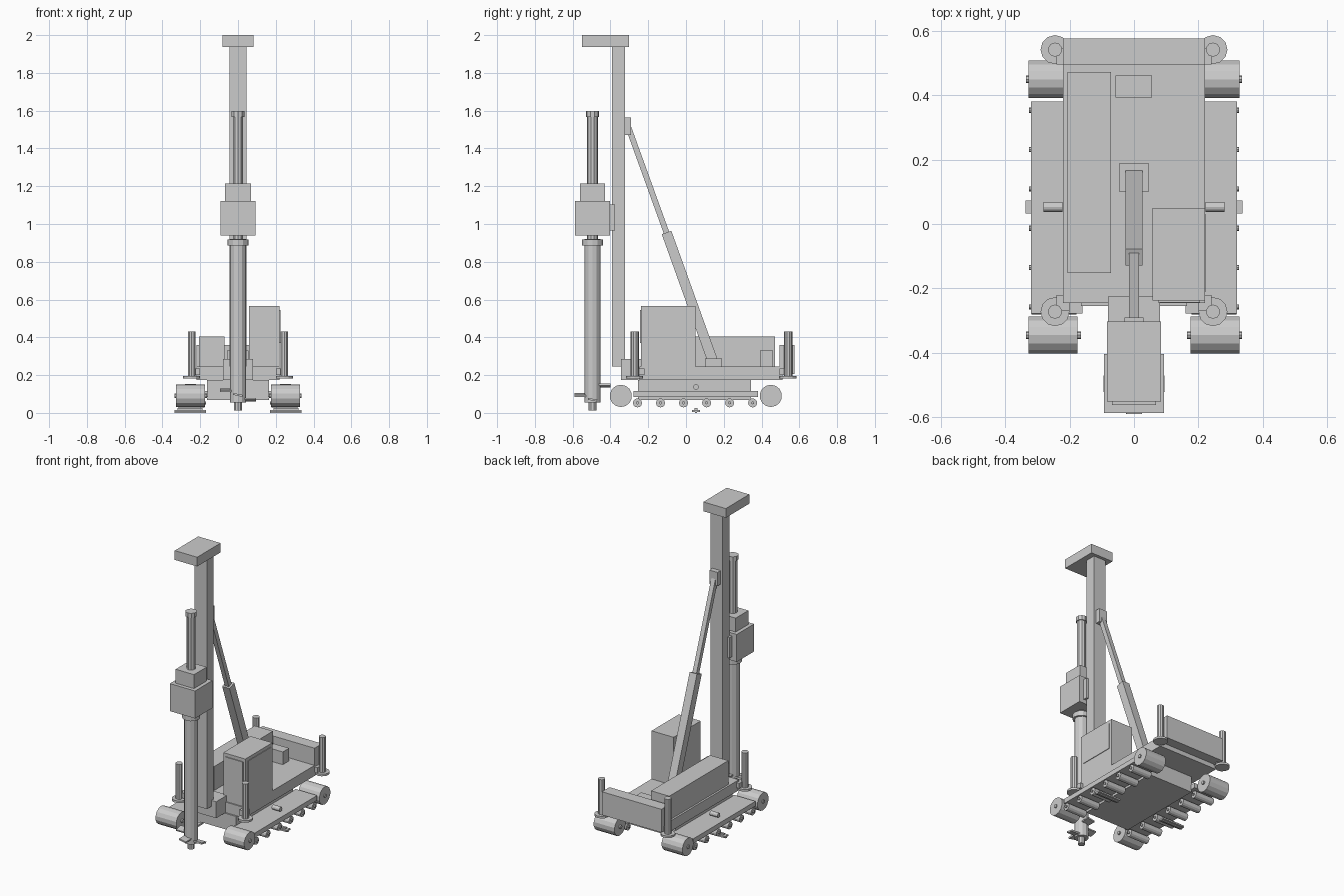
import bpy, math
from mathutils import Vector


def box(name, x, y, z):
    """Axis-aligned box from (min, max) pairs."""
    bpy.ops.mesh.primitive_cube_add(size=1, location=[(a + b) / 2 for a, b in (x, y, z)])
    o = bpy.context.object
    o.name = name
    o.scale = [b - a for a, b in (x, y, z)]
    bpy.ops.object.transform_apply(location=False, rotation=False, scale=True)
    return o


def rod(name, p, q, r, n=12):
    """Faceted cylinder from p to q."""
    p, q = Vector(p), Vector(q)
    bpy.ops.mesh.primitive_cylinder_add(vertices=n, radius=r, depth=(q - p).length, location=(p + q) / 2)
    o = bpy.context.object
    o.name = name
    o.rotation_euler = (q - p).to_track_quat('Z', 'Y').to_euler()
    return o


def beam(name, p, q, w):
    """Square beam in the x=0 plane from p to q."""
    p, q = Vector(p), Vector(q)
    d = q - p
    o = box(name, (-w / 2, w / 2), (-w / 2, w / 2), (-d.length / 2, d.length / 2))
    o.location = (p + q) / 2
    o.rotation_euler = (math.atan2(-d.y, d.z), 0, 0)
    return o


# Chassis and deck
box("carbody", (-0.165, 0.165), (-0.255, 0.345), (0.068, 0.175))
rod("slew_ring", (0, 0.05, 0.165), (0, 0.05, 0.18), 0.13, 24)
box("deck", (-0.22, 0.22), (-0.245, 0.51), (0.175, 0.245))
box("mast_foot", (-0.08, 0.08), (-0.345, -0.225), (0.175, 0.285))
box("rear_counterweight", (-0.22, 0.22), (0.495, 0.575), (0.205, 0.36))
box("engine_hood", (-0.207, -0.072), (-0.152, 0.472), (0.245, 0.405))
box("tool_box", (-0.058, 0.056), (0.393, 0.46), (0.245, 0.33))

# Cab with raised window panels
box("cab", (0.057, 0.22), (-0.237, 0.05), (0.21, 0.567))
box("cab_side_window", (0.215, 0.224), (-0.21, 0.03), (0.37, 0.545))
box("cab_front_window", (0.075, 0.205), (-0.243, -0.23), (0.37, 0.545))

for s, side in ((-1, "left"), (1, "right")):
    # Track frame, end wheels and rollers
    xs = sorted((s * 0.16, s * 0.32))
    box(f"{side}_track_frame", xs, (-0.278, 0.38), (0.083, 0.115))
    for y, end in ((-0.345, "front"), (0.449, "rear")):
        rod(f"{side}_{end}_wheel", (s * 0.175, y, 0.09), (s * 0.328, y, 0.09), 0.059, 14)
        rod(f"{side}_{end}_hub", (s * 0.165, y, 0.09), (s * 0.335, y, 0.09), 0.012, 8)
    for i in range(6):
        y = -0.257 + 0.122 * i
        rod(f"{side}_roller_{i}", (s * 0.178, y, 0.053), (s * 0.318, y, 0.053), 0.024)
        rod(f"{side}_roller_pin_{i}", (s * 0.17, y, 0.053), (s * 0.326, y, 0.053), 0.008, 8)
    rod(f"{side}_carrier_roller", (s * 0.222, 0.053, 0.137), (s * 0.28, 0.053, 0.137), 0.015)
    # Single track shoe with its grouser
    box(f"{side}_track_shoe", sorted((s * 0.17, s * 0.336)), (0.033, 0.073), (0.006, 0.016))
    box(f"{side}_shoe_grouser", sorted((s * 0.17, s * 0.336)), (0.047, 0.059), (0, 0.008))
    box(f"{side}_shoe_guide", sorted((s * 0.187, s * 0.32)), (0.045, 0.061), (0.014, 0.026))
    # Levelling jacks
    for y, end in ((-0.272, "front"), (0.541, "rear")):
        rod(f"{side}_{end}_jack", (s * 0.245, y, 0.19), (s * 0.245, y, 0.43), 0.022, 10)
        rod(f"{side}_{end}_jack_pad", (s * 0.245, y, 0.182), (s * 0.245, y, 0.196), 0.045, 12)
        arm = (-0.27, -0.22) if y < 0 else (0.495, 0.545)
        box(f"{side}_{end}_jack_arm", sorted((s * 0.2, s * 0.24)), arm, (0.2, 0.235))

# Mast, crown and support ram
box("mast", (-0.045, 0.045), (-0.393, -0.323), (0.245, 1.94))
box("mast_crown", (-0.083, 0.083), (-0.55, -0.302), (1.938, 2.0))
box("ram_base", (-0.045, 0.045), (0.1, 0.19), (0.245, 0.287))
beam("ram_cylinder", (0, 0.145, 0.265), (0, -0.103, 0.955), 0.054)
beam("ram_rod", (0, -0.1, 0.945), (0, -0.308, 1.52), 0.03)
box("ram_top_bracket", (-0.03, 0.03), (-0.325, -0.29), (1.472, 1.563))

# Rotary drive head
Y = -0.495
box("drive_head", (-0.093, 0.093), (-0.587, -0.403), (0.938, 1.122))
box("drive_motor", (-0.068, 0.068), (-0.562, -0.428), (1.12, 1.215))
box("head_carriage", (-0.06, 0.06), (-0.405, -0.375), (0.965, 1.103))

# Drill string
rod("inner_bar", (0, Y, 0.9), (0, Y, 1.595), 0.028, 10)
rod("inner_bar_cap", (0, Y, 1.567), (0, Y, 1.597), 0.035, 10)
rod("casing", (0, Y, 0.055), (0, Y, 0.92), 0.043, 12)
rod("casing_collar", (0, Y, 0.885), (0, Y, 0.918), 0.055, 12)
rod("drill_tip", (0, Y, 0.012), (0, Y, 0.06), 0.022, 10)

# Spiral of auger blades
for i in range(4):
    b = box(f"auger_blade_{i}", (-0.047, 0.047), (-0.025, 0.025), (-0.005, 0.005))
    a = -i * math.pi / 2
    b.location = (0.047 * math.cos(a), Y + 0.047 * math.sin(a), 0.07 + 0.025 * i)
    b.rotation_euler = (-0.2, 0, a)
